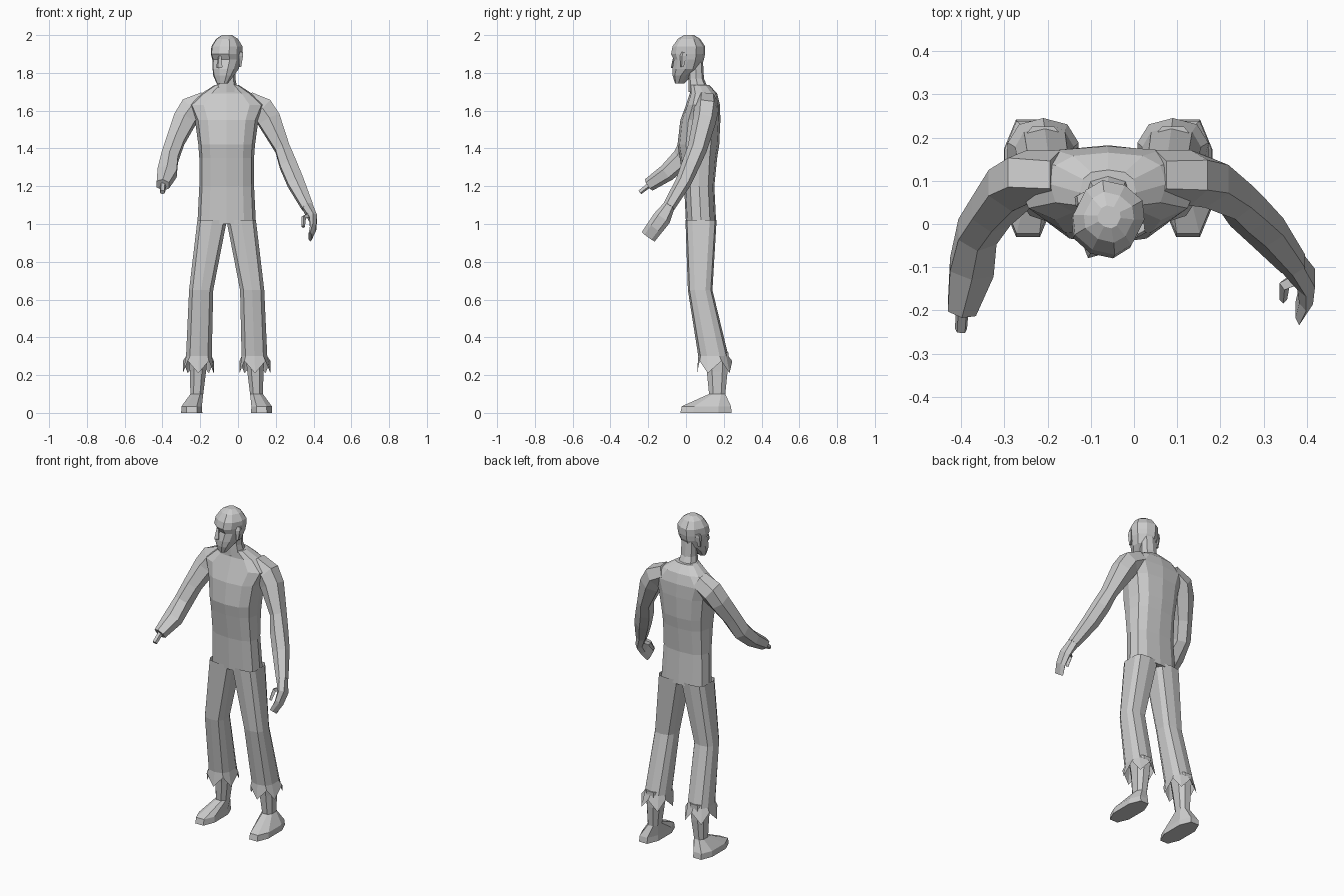
import bpy, bmesh
from math import sin, cos, pi, radians
from mathutils import Vector, Matrix

if "Cube" in bpy.data.objects:
    bpy.data.objects.remove(bpy.data.objects["Cube"])

CX = -0.06  # body centre line


def skin(name, rings, start=True, end=True):
    """Bridge a list of equal-length point rings into one flat-shaded mesh."""
    bm = bmesh.new()
    vs = [[bm.verts.new(p) for p in r] for r in rings]
    n = len(vs[0])
    for a, b in zip(vs, vs[1:]):
        for i in range(n):
            j = (i + 1) % n
            bm.faces.new((a[i], a[j], b[j], b[i]))
    if start:
        bm.faces.new(vs[0][::-1])
    if end:
        bm.faces.new(vs[-1])
    bmesh.ops.recalc_face_normals(bm, faces=bm.faces)
    me = bpy.data.meshes.new(name)
    bm.to_mesh(me)
    bm.free()
    ob = bpy.data.objects.new(name, me)
    bpy.context.collection.objects.link(ob)
    return ob


def unit(n, power=1.0, half=False):
    """Rounded-box outline whose extents are exactly +-1."""
    def s(v):
        return abs(v) ** power * (1 if v >= 0 else -1) if abs(v) > 1e-6 else 0.0
    pts = []
    for i in range(n):
        t = 2 * pi * (i + (0.5 if half else 0)) / n
        pts.append((s(sin(t)), s(-cos(t))))
    mx = max(abs(p[0]) for p in pts)
    my = max(abs(p[1]) for p in pts)
    return [(x / mx, y / my) for x, y in pts]


def level(z, cx, rx, yf, yb, n, power=0.8, half=False):
    """Horizontal ring from centre x, half width, front y and back y."""
    return [Vector((cx + rx * x, (yf + yb) / 2 + (yb - yf) / 2 * y, z))
            for x, y in unit(n, power, half)]


def limb(name, path, n=6):
    """Tube along (x, y, z, half width, half depth) stations."""
    c = [Vector(p[:3]) for p in path]
    rings = []
    for i, p in enumerate(path):
        d = (c[min(i + 1, len(c) - 1)] - c[max(i - 1, 0)]).normalized()
        u = Vector((1, 0, 0))
        u = (u - d * u.dot(d)).normalized()
        v = d.cross(u)
        rings.append([c[i] + u * p[3] * x + v * p[4] * y for x, y in unit(n, 0.9)])
    return skin(name, rings)


# Torso with hunched shoulders
torso = [(1.00, .155, 0, .16), (1.20, .145, -.01, .15), (1.35, .145, -.033, .165),
         (1.42, .15, -.045, .176), (1.55, .168, -.03, .182), (1.63, .205, 0, .18),
         (1.69, .135, .02, .165), (1.735, .065, .02, .125)]
skin("torso", [level(z, CX, rx, f, b, 12, .75) for z, rx, f, b in torso])

# Neck
neck = [(1.70, .06, .012, .125), (1.77, .046, .012, .095), (1.86, .046, .01, .09)]
skin("neck", [level(z, CX, rx, f, b, 8) for z, rx, f, b in neck])

# Head parts are made about their own axis, then turned to one side
turn = Matrix.Translation((CX, .012, 0)) @ Matrix.Rotation(radians(-27), 4, 'Z')
head = [(1.745, .03, -.072, -.03), (1.785, .052, -.082, .01), (1.82, .063, -.084, .06),
        (1.87, .072, -.072, .08), (1.90, .076, -.09, .087), (1.94, .076, -.08, .087),
        (1.98, .054, -.052, .06), (2.0, .025, -.02, .03)]
skin("head", [level(z, 0, rx, f, b, 10, .8) for z, rx, f, b in head]).data.transform(turn)
nose = [(1.825, .018, -.102, -.07), (1.835, .018, -.102, -.07), (1.89, .008, -.088, -.07)]
skin("nose", [level(z, 0, rx, f, b, 4) for z, rx, f, b in nose]).data.transform(turn)
for side, s in (("left", 1), ("right", -1)):
    ear = [(1.83, .006, -.005, .012), (1.89, .014, -.01, .03), (1.91, .01, 0, .03)]
    skin(side + "_ear", [level(z, s * .078, rx, f, b, 4)
                         for z, rx, f, b in ear]).data.transform(turn)

# Legs and feet, mirrored about the body centre line
for side, s in (("left", 1), ("right", -1)):
    trousers = [(1.02, .077, .078, -.003, .162, .5), (.65, .135, .064, .01, .14, .7),
                (.30, .147, .068, .065, .225, .75), (.25, .15, .082, .058, .245, .8)]
    rings = [level(z, CX + s * dx, rx, f, b, 10, p) for z, dx, rx, f, b, p in trousers]
    for i, p in enumerate(rings[-1]):  # torn hem
        p.z = .275 if i % 2 else .21
    skin(side + "_trouser_leg", rings, start=False, end=False)

    foot = [(.32, .15, .052, .095, .225), (.22, .152, .043, .11, .22),
            (.10, .158, .034, .122, .208), (.035, .185, .054, -.022, .238),
            (0, .185, .056, -.03, .242)]
    skin(side + "_foot", [level(z, CX + s * dx, rx, f, b, 8, .8, True)
                          for z, dx, rx, f, b in foot])

# Intact arm, ending at the wrist
limb("left_arm", [(.05, .11, 1.645, .055, .06), (.13, .107, 1.605, .063, .065),
                  (.165, .098, 1.55, .06, .062), (.235, .06, 1.40, .039, .052),
                  (.265, .025, 1.315, .045, .048), (.305, -.015, 1.22, .044, .042),
                  (.368, -.092, 1.09, .03, .033)])
# Flat hand with a thumb
limb("left_hand", [(.366, -.09, 1.095, .028, .032), (.398, -.128, 1.03, .021, .048),
                   (.398, -.165, .98, .016, .045), (.382, -.2, .932, .009, .042)])
limb("left_thumb", [(.385, -.125, 1.05, .016, .016), (.348, -.14, 1.035, .013, .016),
                    (.345, -.175, .985, .009, .011)], 4)

# Severed arm with exposed bone
limb("right_arm", [(-.17, .11, 1.645, .055, .06), (-.25, .107, 1.605, .063, .065),
                   (-.283, .085, 1.55, .058, .062), (-.33, .03, 1.445, .047, .055),
                   (-.362, -.018, 1.35, .045, .056), (-.375, -.1, 1.272, .051, .047),
                   (-.398, -.197, 1.207, .033, .036)])
limb("arm_bone", [(-.396, -.185, 1.215, .015, .015), (-.40, -.245, 1.168, .014, .013)], 5)
